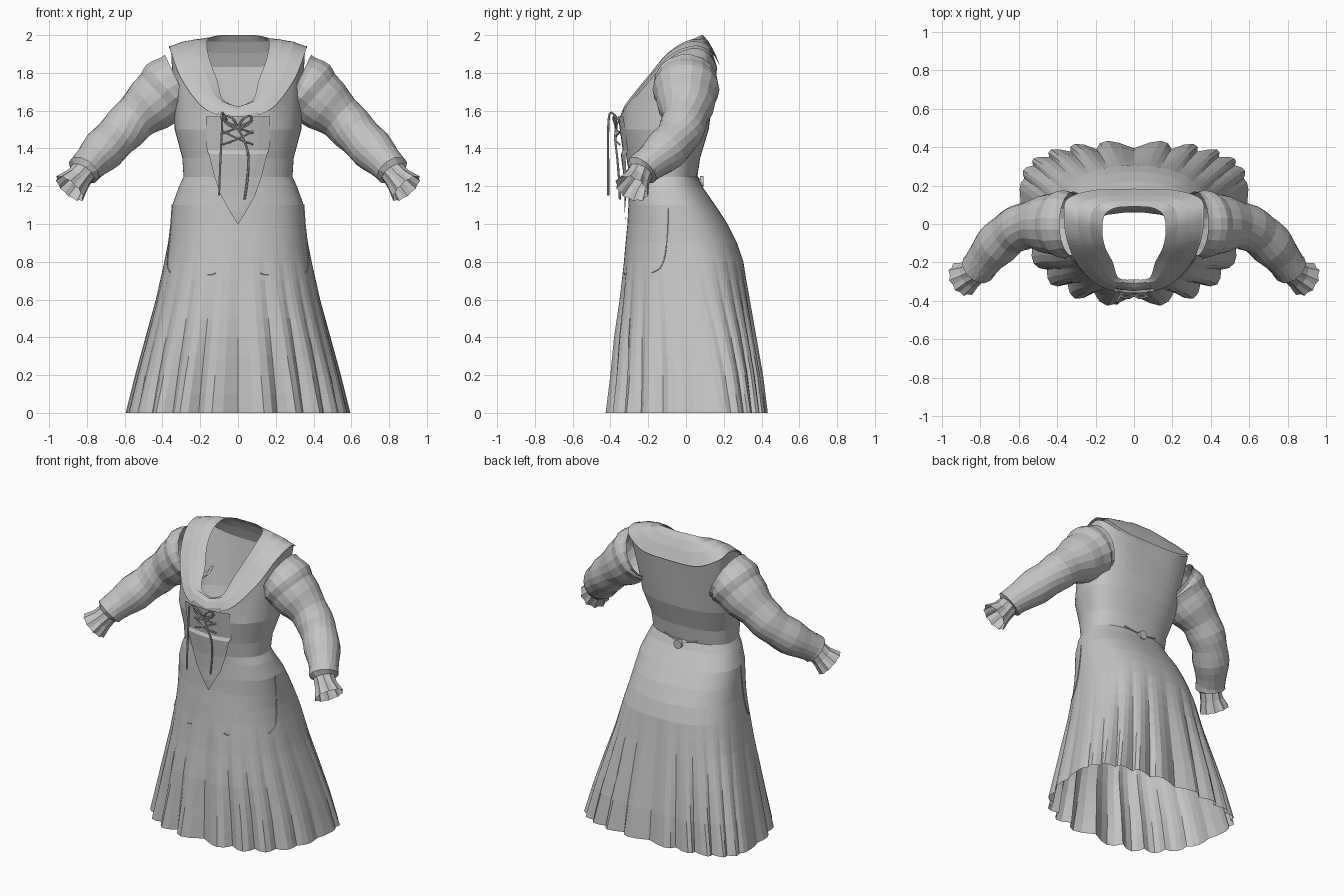
import bpy
import math
from mathutils import Vector

if "Cube" in bpy.data.objects:
    bpy.data.objects.remove(bpy.data.objects["Cube"])

cloth = bpy.data.materials.new("grey_cloth")
cloth.use_nodes = True
GREY = (0.55, 0.55, 0.55, 1)
cloth.diffuse_color = GREY
cloth.node_tree.nodes["Principled BSDF"].inputs["Base Color"].default_value = GREY


def smooth(keys, u):
    """Point on a Catmull-Rom spline through keys, u from 0 to 1."""
    f = max(0, min(u, 1)) * (len(keys) - 1)
    i = min(int(f), len(keys) - 2)
    f -= i
    k = [Vector(keys[max(0, min(j, len(keys) - 1))]) for j in range(i - 1, i + 3)]
    return 0.5 * (2 * k[1] + (k[2] - k[0]) * f
                  + (2 * k[0] - 5 * k[1] + 4 * k[2] - k[3]) * f ** 2
                  + (3 * k[1] - k[0] - 3 * k[2] + k[3]) * f ** 3)


def loft(name, rings, closed=True):
    """Skin a list of equally long rings with flat quads."""
    n = len(rings[0])
    verts = [tuple(p) for ring in rings for p in ring]
    faces = []
    for r in range(len(rings) - 1):
        for i in range(n if closed else n - 1):
            j = (i + 1) % n
            faces.append((r * n + i, r * n + j, (r + 1) * n + j, (r + 1) * n + i))
    mesh = bpy.data.meshes.new(name)
    mesh.from_pydata(verts, [], faces)
    mesh.materials.append(cloth)
    ob = bpy.data.objects.new(name, mesh)
    bpy.context.collection.objects.link(ob)
    return ob


def frame_rings(path, radii, sides, wave=0):
    """Circles of the given radii set square to a path."""
    rings = []
    for i, p in enumerate(path):
        d = (path[min(i + 1, len(path) - 1)] - path[max(i - 1, 0)]).normalized()
        side = d.cross(Vector((0, 0, 1)))
        if side.length < 0.01:
            side = Vector((1, 0, 0))
        side.normalize()
        up = side.cross(d)
        ring = []
        for k in range(sides):
            a = math.tau * k / sides
            r = radii[i] * (1 + (wave * i / len(path)) * (-1) ** k)
            ring.append(p + r * (math.cos(a) * side + math.sin(a) * up))
        rings.append(ring)
    return rings


def tube(name, keys, radius=0.006, steps=14):
    path = [smooth(keys, i / steps) for i in range(steps + 1)]
    return loft(name, frame_rings(path, [radius] * len(path), 6))


# Skirt and waist: height, half width, front y, back y, y of widest point
ROWS = [(0, .595, -.43, .435, .18), (.2, .545, -.405, .41, .15), (.4, .49, -.385, .375, .11),
        (.6, .435, -.355, .34, .06), (.8, .39, -.33, .305, .02), (.9, .37, -.32, .27, -.01),
        (1, .358, -.31, .22, -.04), (1.1, .348, -.305, .155, -.07), (1.2, .312, -.3, .085, -.1),
        (1.25, .288, -.3, .06, -.1), (1.35, .295, -.315, .075, -.09), (1.5, .335, -.345, .12, -.05)]


def body(t, z):
    """Point on the dress at angle t (0 is front, toward +x) and height z."""
    i = max(k for k in range(len(ROWS) - 1) if ROWS[k][0] <= z)
    a, b = Vector(ROWS[i]), Vector(ROWS[i + 1])
    _, hw, front, back, mid = a.lerp(b, (z - a[0]) / (b[0] - a[0]))
    e = 0.75 + 0.1 * min(z, 1)
    s, c = math.sin(t), math.cos(t)
    x = hw * math.copysign(abs(s) ** e, s)
    y = (front - mid if c > 0 else back - mid) * abs(c) ** e
    # Pleats deepen toward the hem and are fullest at the back
    depth = max(0, 1 - z / 0.85) * (.03 + (.07 if c > 0 else .13) * c * c)
    k = 1 - depth * (1 - abs(math.sin(11 * t)))
    return Vector((x * k, mid + y * k, z))


# Yoke and neckline, from front centre round to back centre
YOKE = [(0, -.35, 1.57), (.17, -.31, 1.62), (.285, -.2, 1.75), (.34, -.08, 1.88),
        (.355, .04, 1.93), (.335, .12, 1.9), (.2, .16, 1.84), (0, .165, 1.83)]
NECK = [(0, -.29, 1.62), (.08, -.28, 1.66), (.11, -.2, 1.76), (.15, -.12, 1.87),
        (.165, -.03, 1.95), (.15, .05, 1.985), (.09, .085, 2), (0, .09, 2)]


def half_curve(keys, t):
    t %= math.tau
    p = smooth(keys, t / math.pi if t <= math.pi else 2 - t / math.pi)
    if t > math.pi:
        p.x = -p.x
    return p


def shoulder(t, f):
    """Point between neckline (f = 0) and yoke edge (f = 1), slightly domed."""
    p = half_curve(NECK, t).lerp(half_curve(YOKE, t), f)
    p.z += .08 * f * max(0, 1 - f)
    return p


SEGS = 88
angles = [math.tau * i / SEGS for i in range(SEGS)]
levels = [0, .1, .2, .3, .4, .5, .6, .7, .8, .9, 1, 1.1, 1.2, 1.25, 1.35, 1.42, 1.5]
rings = [[body(t, z) for t in angles] for z in levels]
for f in (.33, .67, 1):
    rings.append([body(t, 1.5).lerp(half_curve(YOKE, t), f) for t in angles])
for f in (.67, .33, 0):
    rings.append([shoulder(t, f) for t in angles])
loft("dress", rings)

# Wide collar lying on the yoke, its lapels dropping at the front
rings = []
for f in (0, .33, .67, 1, 1.05):
    ring = []
    for t in angles[4:-3]:
        p = shoulder(t, f)
        p.y -= .014 * f * math.cos(t)
        p.z += .012 * f - .03 * f * f * max(0, math.cos(t)) ** 4
        ring.append(p)
    rings.append(ring)
loft("collar", rings, closed=False)

# Pointed front panel
rings = []
for z, w, y in [(1.57, .17, -.36), (1.39, .165, -.335), (1.37, .155, -.345), (1.25, .125, -.33),
                (1.15, .09, -.325), (1.07, .045, -.325), (1.0, .003, -.32)]:
    rings.append([(w * k / 3, y + (w * k / 3) ** 2, z) for k in range(-3, 4)])
loft("front_panel", rings, closed=False)

# Sleeves: centre and radius along the arm, with gathered rings
ARM = [(.315, 0, 1.745, .165), (.36, 0, 1.72, .173), (.425, 0, 1.66, .16), (.54, -.005, 1.565, .125),
       (.635, -.04, 1.47, .116), (.73, -.125, 1.375, .11), (.81, -.225, 1.295, .085)]
CUFF = [(.79, -.205, 1.315, .09), (.815, -.233, 1.285, .091), (.82, -.24, 1.275, .066),
        (.85, -.262, 1.235, .07), (.892, -.287, 1.188, .09)]
for name, sx in (("left", 1), ("right", -1)):
    pts = [smooth(ARM, i / 20) for i in range(21)]
    path = [Vector((sx * p[0], p[1], p[2])) for p in pts]
    radii = [p[3] * (1 + .03 * math.cos(i * math.pi * .5)) for i, p in enumerate(pts)]
    loft(name + "_sleeve", frame_rings(path, radii, 18))
    path = [Vector((sx * p[0], p[1], p[2])) for p in CUFF]
    loft(name + "_cuff", frame_rings(path, [p[3] for p in CUFF], 20, .08))

    # Side pocket edge and small hip tuck, laid on the skirt
    edge = [body(math.radians(sx * a), z) * 1.003
            for a, z in [(86, 1.1), (80, .98), (74, .85), (68, .77), (59, .74)]]
    tube(name + "_pocket_edge", edge, .003)
    tuck = [body(math.radians(sx * a), z) * 1.003
            for a, z in [(13, .74), (16, .73), (19, .73)]]
    tube(name + "_hip_tuck", tuck, .003, 6)

    # Crossed laces and bow loop
    for z in (1.42, 1.48):
        tube(name + "_cross_lace",
             [(sx * .08, -.35, z), (0, -.375, z + .03), (-sx * .08, -.35, z + .07)], .005, 6)
    tube(name + "_bow_loop", [(0, -.37, 1.51), (sx * .03, -.385, 1.56), (sx * .07, -.375, 1.57),
                              (sx * .06, -.37, 1.53), (0, -.37, 1.5)], .006)

# Hanging lace ends
tube("right_lace_end", [(-.06, -.355, 1.55), (-.085, -.4, 1.59), (-.085, -.412, 1.5),
                        (-.095, -.412, 1.3), (-.1, -.412, 1.15)])
tube("left_lace_end", [(0, -.37, 1.51), (.03, -.375, 1.45), (.055, -.365, 1.36),
                       (.05, -.355, 1.24), (.035, -.35, 1.13)])

# Back waist strap and button
tube("back_strap", [body(math.radians(180 + a), 1.235 + abs(a) * .0012) + Vector((0, .002, 0))
                    for a in (-22, -10, 0, 10, 22)], .004)
bpy.ops.mesh.primitive_cylinder_add(vertices=12, radius=.03, depth=.02,
                                    location=(0, .083, 1.225), rotation=(math.pi / 2, 0, 0))
button = bpy.context.object
button.name = "back_button"
button.data.materials.append(cloth)
